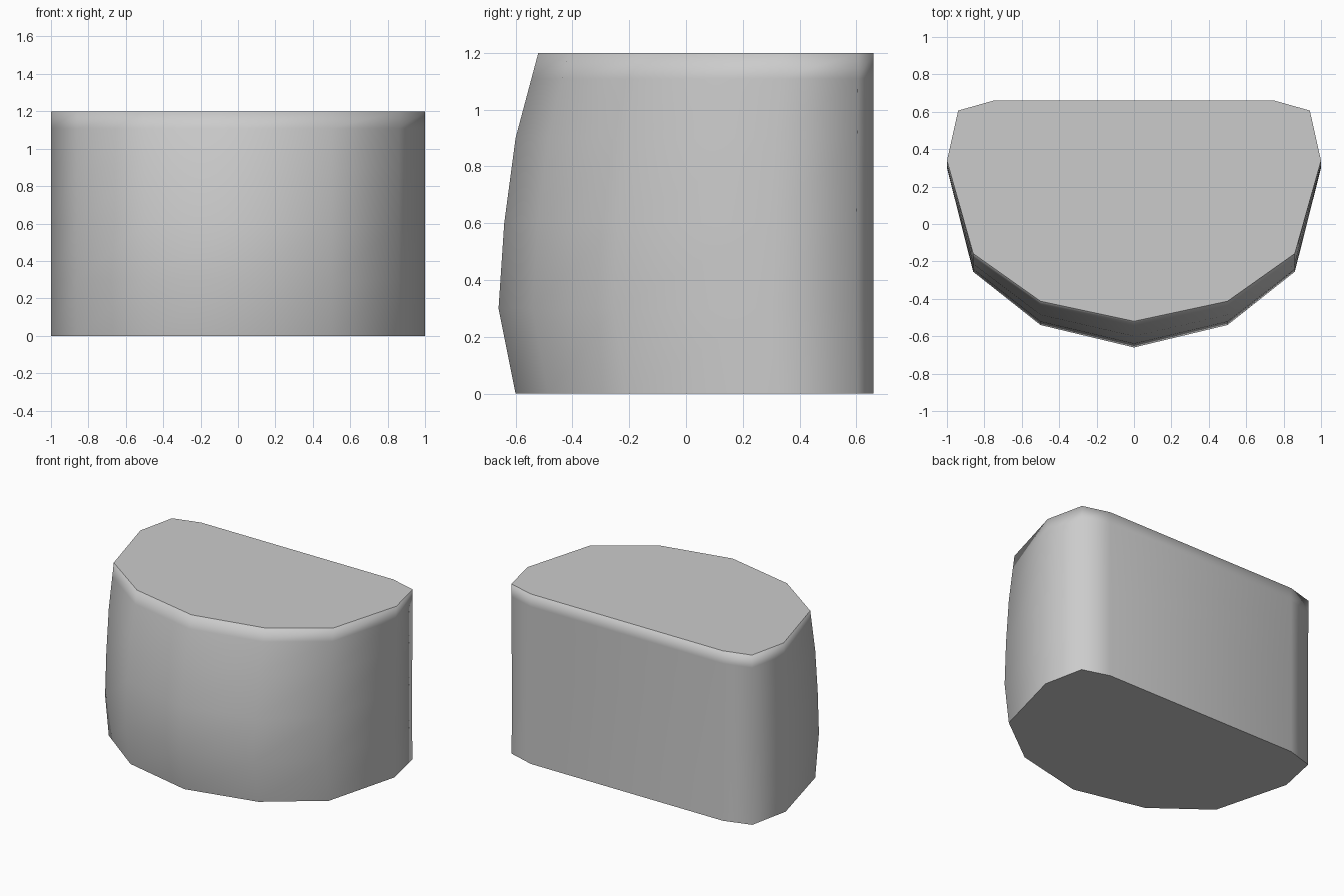
import bpy, bmesh

if "Cube" in bpy.data.objects:
    bpy.data.objects.remove(bpy.data.objects["Cube"])

# Half outline in plan (x, distance from back plane), from back to front, at full depth
HALF = [(0.75, 0.0), (0.94, 0.06), (1.0, 0.36), (0.86, 0.915), (0.5, 1.2), (0.0, 1.32)]
OUTLINE = [(-x, d) for x, d in HALF] + [(x, d) for x, d in HALF[-2::-1]]
BACK = 0.66
# Height and front profile y of each level
LEVELS = [(0.0, -0.60), (0.3, -0.66), (0.6, -0.64), (0.9, -0.60), (1.11, -0.544), (1.2, -0.52)]

bm = bmesh.new()

# Stacked rings, squeezed toward the flat back
rings = []
for z, front in LEVELS:
    k = (BACK - front) / 1.32
    rings.append([bm.verts.new((x, BACK - d * k, z)) for x, d in OUTLINE])

# Side walls
n = len(OUTLINE)
for lower, upper in zip(rings, rings[1:]):
    for i in range(n):
        j = (i + 1) % n
        bm.faces.new((lower[i], lower[j], upper[j], upper[i]))

# Flat bottom and top with a soft inset border
bottom = bm.faces.new(rings[0][::-1])
top = bm.faces.new(rings[-1])
bmesh.ops.inset_region(bm, faces=[top], thickness=0.2, use_even_offset=True)
bmesh.ops.recalc_face_normals(bm, faces=bm.faces[:])

# Smooth body, crisp bottom edge
for f in bm.faces:
    f.smooth = True
for e in bottom.edges:
    e.smooth = False

mesh = bpy.data.meshes.new("rounded_block")
bm.to_mesh(mesh)
bm.free()
block = bpy.data.objects.new("rounded_block", mesh)
bpy.context.collection.objects.link(block)
